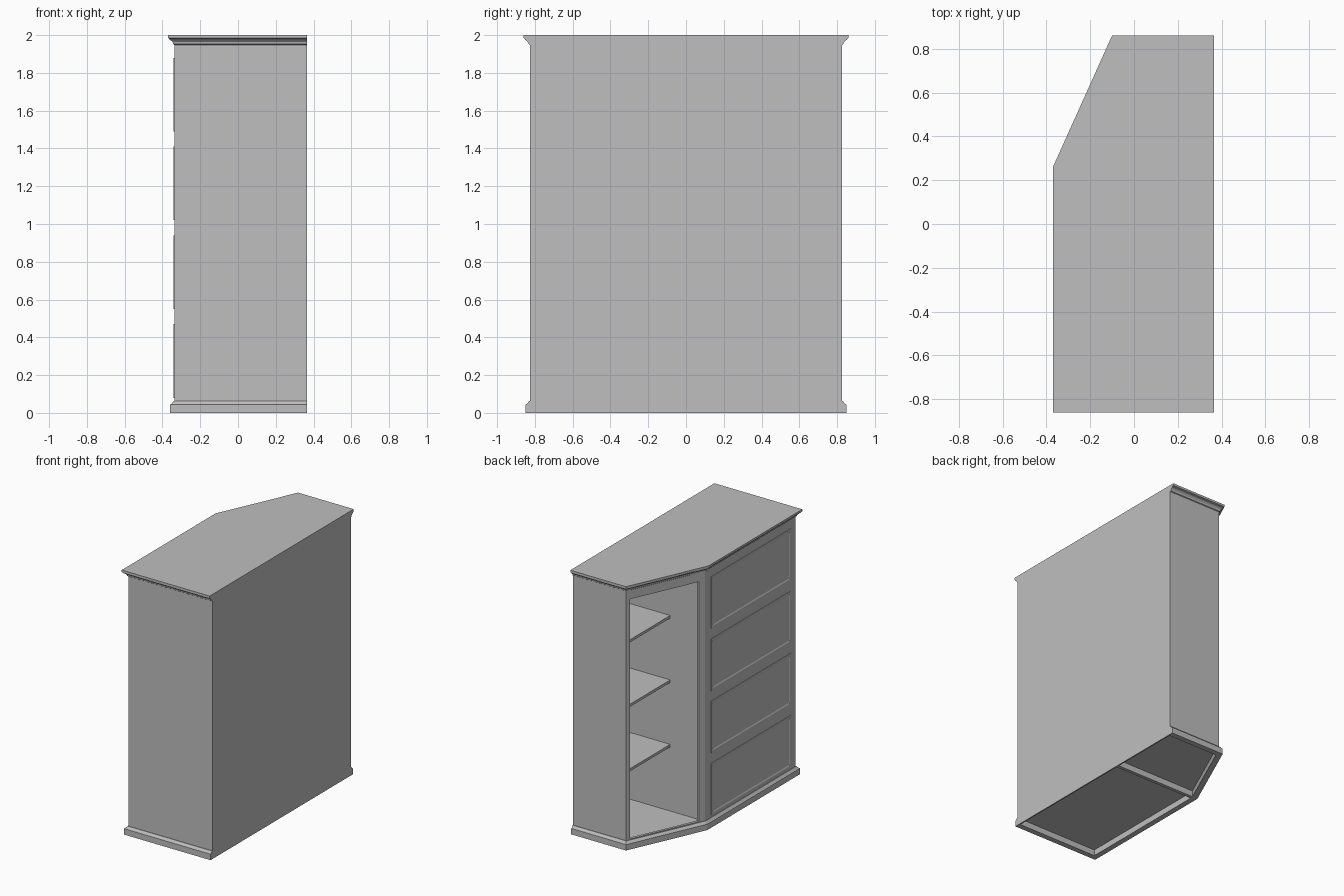
import bpy, bmesh
from mathutils import Vector

cube = bpy.data.objects.get("Cube")
if cube:
    bpy.data.objects.remove(cube)

grey = bpy.data.materials.new("plain_grey")
grey.use_nodes = True
COLOUR = (0.52, 0.52, 0.52, 1)
grey.diffuse_color = COLOUR
grey.node_tree.nodes["Principled BSDF"].inputs["Base Color"].default_value = COLOUR

# Body plan, from the back corner round the chamfered front to the other back corner
BACK = 0.365
EDGE = [Vector(p) for p in [(BACK, -0.86), (-0.37, -0.86), (-0.37, 0.26), (-0.1, 0.86), (BACK, 0.86)]]


def outward(a, b):
    d = (b - a).normalized()
    return Vector((-d.y, d.x)) * (1 if Vector((-d.y, d.x)).dot(a + b) > 0 else -1)


def offset(points, dist):
    """Mitred parallel outline; the back ends stay on the back plane."""
    normals = [outward(a, b) for a, b in zip(points, points[1:])]
    result = [points[0] + normals[0] * dist]
    for p, n, m in zip(points[1:-1], normals, normals[1:]):
        result.append(p + (n + m) * (dist / (1 + n.dot(m))))
    return result + [points[-1] + normals[-1] * dist]


BODY = offset(EDGE, -0.033)
INNER = offset(BODY, -0.02)


def finish(name, bm):
    bmesh.ops.recalc_face_normals(bm, faces=bm.faces)
    mesh = bpy.data.meshes.new(name)
    bm.to_mesh(mesh)
    bm.free()
    mesh.materials.append(grey)
    obj = bpy.data.objects.new(name, mesh)
    bpy.context.collection.objects.link(obj)
    return obj


def loft(name, rings, closed=False):
    """Skin rings of 3D points; closed joins the last ring to the first."""
    bm = bmesh.new()
    rows = [[bm.verts.new(p) for p in ring] for ring in rings]
    pairs = list(zip(rows, rows[1:])) + ([(rows[-1], rows[0])] if closed else [])
    count = len(rows[0])
    for low, high in pairs:
        for i in range(count - 1 if closed else count):
            j = (i + 1) % count
            bm.faces.new((low[i], low[j], high[j], high[i]))
    if closed:
        bm.faces.new([r[0] for r in rows])
        bm.faces.new([r[-1] for r in rows])
    else:
        bm.faces.new(rows[0])
        bm.faces.new(rows[-1])
    return finish(name, bm)


def at(points, z):
    return [(p.x, p.y, z) for p in points]


def prism(name, points, z0, z1):
    return loft(name, [at(points, z0), at(points, z1)])


def box(name, x0, x1, y0, y1, z0, z1):
    return prism(name, [Vector(p) for p in [(x0, y0), (x1, y0), (x1, y1), (x0, y1)]], z0, z1)


# Carcass walls, mitred where they meet
for name, i in [("right_end_panel", 0), ("drawer_face", 1), ("left_end_panel", 3)]:
    prism(name, [BODY[i], BODY[i + 1], INNER[i + 1], INNER[i]], 0.0, 1.96)
box("back_panel", BACK - 0.01, BACK, BODY[0].y, BODY[-1].y, 0, 1.96)
prism("bottom_panel", INNER, 0.045, 0.062)
box("partition", INNER[1].x, BACK - 0.01, 0.235, 0.26, 0, 1.96)

# Face frame of the angled open bay
a, b, c, d = BODY[2], BODY[3], INNER[2], INNER[3]


def frame_piece(name, s, t, z0, z1):
    prism(name, [a.lerp(b, s), a.lerp(b, t), c.lerp(d, t), c.lerp(d, s)], z0, z1)


frame_piece("bay_stile_inner", 0, 0.08, 0, 1.96)
frame_piece("bay_stile_outer", 0.95, 1, 0, 1.96)
frame_piece("bay_top_rail", 0.08, 0.95, 1.88, 1.96)
frame_piece("bay_bottom_rail", 0.08, 0.95, 0, 0.068)

# Shelves in the open bay
for k in range(3):
    top = 0.566 + k * 0.487
    box(f"shelf_{k + 1}", -0.05, BACK - 0.01, 0.26, INNER[-1].y, top - 0.02, top)

# Hollow base moulding, open at the back
base_profile = [(-0.02, 0), (0.022, 0), (0.022, 0.045), (0.016, 0.047), (0.004, 0.062), (-0.02, 0.062)]
loft("base_moulding", [at(offset(BODY, o), z) for o, z in base_profile], closed=True)

# Cornice and top in one stepped slab
cornice_profile = [(0.0, 1.948), (0.006, 1.952), (0.009, 1.963), (0.017, 1.971),
                   (0.026, 1.976), (0.026, 1.98), (0.033, 1.984), (0.033, 2.0)]
loft("cornice_top", [at(offset(BODY, o), z) for o, z in cornice_profile])

# Four drawer fronts, each a raised moulding round a sunk field
face_x = BODY[1].x


def drawer_ring(depth, shrink, low):
    y0, y1, z0, z1 = -0.77 + shrink, 0.185 - shrink, low + shrink, low + 0.39 - shrink
    x = face_x - depth
    return [(x, y0, z0), (x, y1, z0), (x, y1, z1), (x, y0, z1)]


for k in range(4):
    low = 0.08 + k * 0.47
    steps = [(-0.005, 0), (0.004, 0), (0.005, 0.004), (0.005, 0.014), (0.001, 0.022)]
    loft(f"drawer_front_{k + 1}", [drawer_ring(o, s, low) for o, s in steps])
